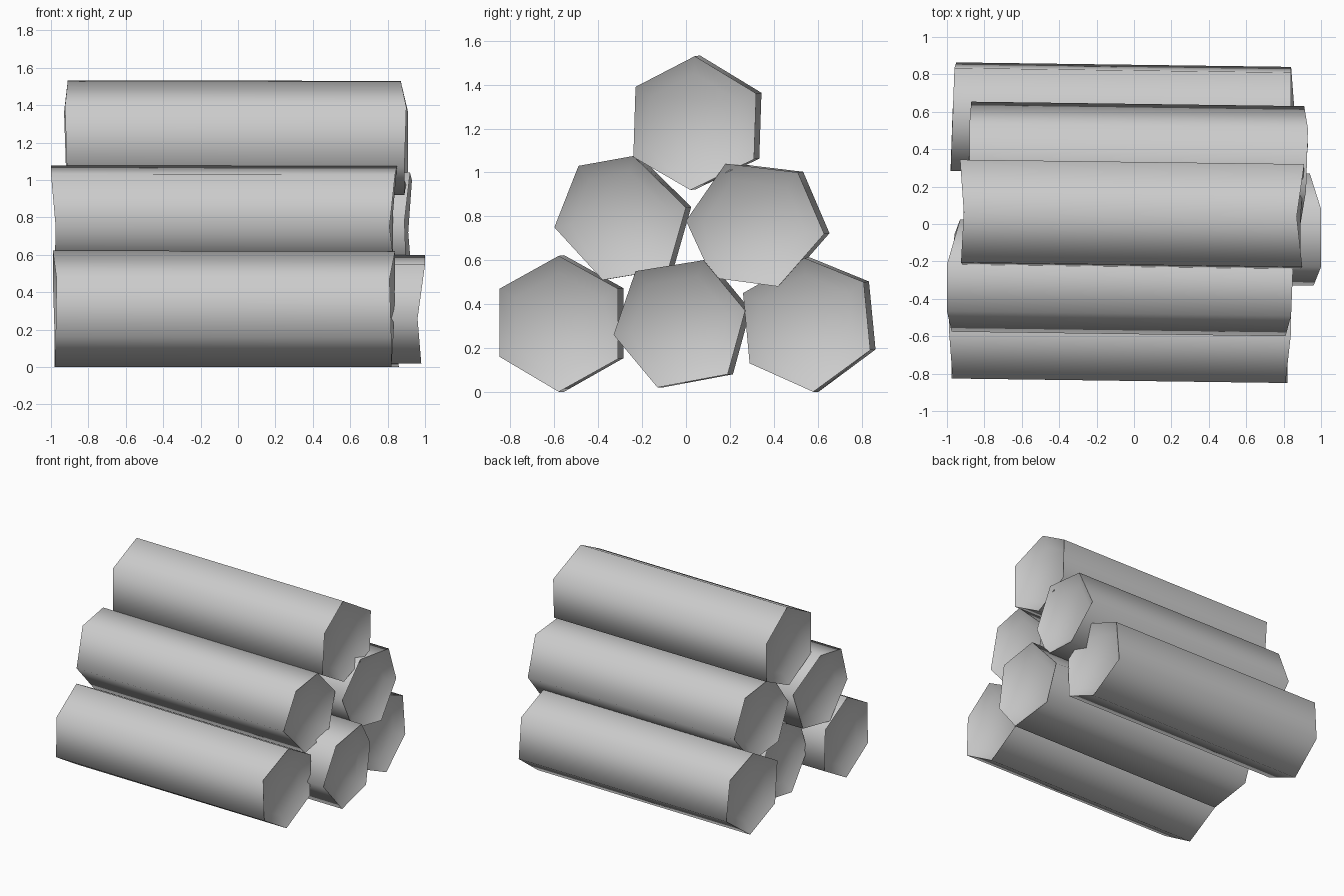
import bpy, bmesh, math
from mathutils import Vector

if "Cube" in bpy.data.objects:
    bpy.data.objects.remove(bpy.data.objects["Cube"])

INSET = 0.74      # size of the sunken end face relative to the outline
DEPTH = 0.05      # how far the end face is sunken
SHIFT = (0.024, 0.003)  # sideways drift of the left end (slight yaw)


def log(name, outline, right, left):
    """Irregular six-sided log: (y, z) outline, end x for each corner."""
    bm = bmesh.new()
    n = len(outline)
    rings, inner = [], []
    for xs, (dy, dz), inward in ((right, (0, 0), -1), (left, SHIFT, 1)):
        pts = [Vector((x, y + dy, max(0, z + dz if z > 0.1 else z)))
               for x, (y, z) in zip(xs, outline)]
        c = sum(pts, Vector()) / n
        rings.append([bm.verts.new(p) for p in pts])
        # sunken end face
        floor = [c + (p - c) * INSET + Vector((inward * DEPTH, 0, 0)) for p in pts]
        inner.append([bm.verts.new(p) for p in floor])
    for i in range(n):
        j = (i + 1) % n
        bm.faces.new((rings[0][i], rings[0][j], rings[1][j], rings[1][i]))
        for ring, inn in zip(rings, inner):
            bm.faces.new((ring[i], ring[j], inn[j], inn[i]))
    for inn in inner:
        bm.faces.new(inn)
    bmesh.ops.recalc_face_normals(bm, faces=bm.faces)
    me = bpy.data.meshes.new(name)
    bm.to_mesh(me)
    bm.free()
    ob = bpy.data.objects.new(name, me)
    bpy.context.collection.objects.link(ob)
    bpy.ops.object.select_all(action='DESELECT')
    ob.select_set(True)
    bpy.context.view_layer.objects.active = ob
    bpy.ops.object.shade_smooth_by_angle(angle=math.radians(75))


# bottom row
log("log_bottom_front",
    [(-.58, .62), (-.85, .47), (-.85, .16), (-.58, 0), (-.31, .15), (-.31, .47)],
    [.84, .81, .82, .82, .83, .84], [-.99, -.97, -.975, -.98, -.98, -.99])
log("log_bottom_middle",
    [(-.23, .55), (.08, .60), (.27, .37), (.19, .08), (-.13, .02), (-.33, .26)],
    [1, 1, .94, .96, .98, .96], [-.82, -.82, -.86, -.84, -.83, -.82])
log("log_bottom_back",
    [(.54, .61), (.81, .50), (.84, .19), (.58, 0), (.29, .13), (.26, .45)],
    [.84, .84, .84, .86, .84, .82], [-.97, -.96, -.95, -.97, -.98, -.98])

# middle row
log("log_middle_front",
    [(-.49, 1.03), (-.24, 1.075), (0, .84), (-.08, .56), (-.38, .51), (-.60, .75)],
    [.84, .85, .83, .83, .84, .81], [-1, -1, -.93, -.96, -.98, -.975])
log("log_middle_back",
    [(.18, 1.04), (.51, 1.0), (.63, .72), (.42, .48), (.12, .52), (0, .78)],
    [.92, .93, .91, .93, .90, .89], [-.88, -.88, -.87, -.88, -.89, -.89])

# top
log("log_top",
    [(.04, 1.53), (.32, 1.36), (.31, 1.06), (.02, .92), (-.24, 1.07), (-.23, 1.39)],
    [.87, .91, .91, .89, .89, .90], [-.91, -.93, -.92, -.91, -.915, -.925])
